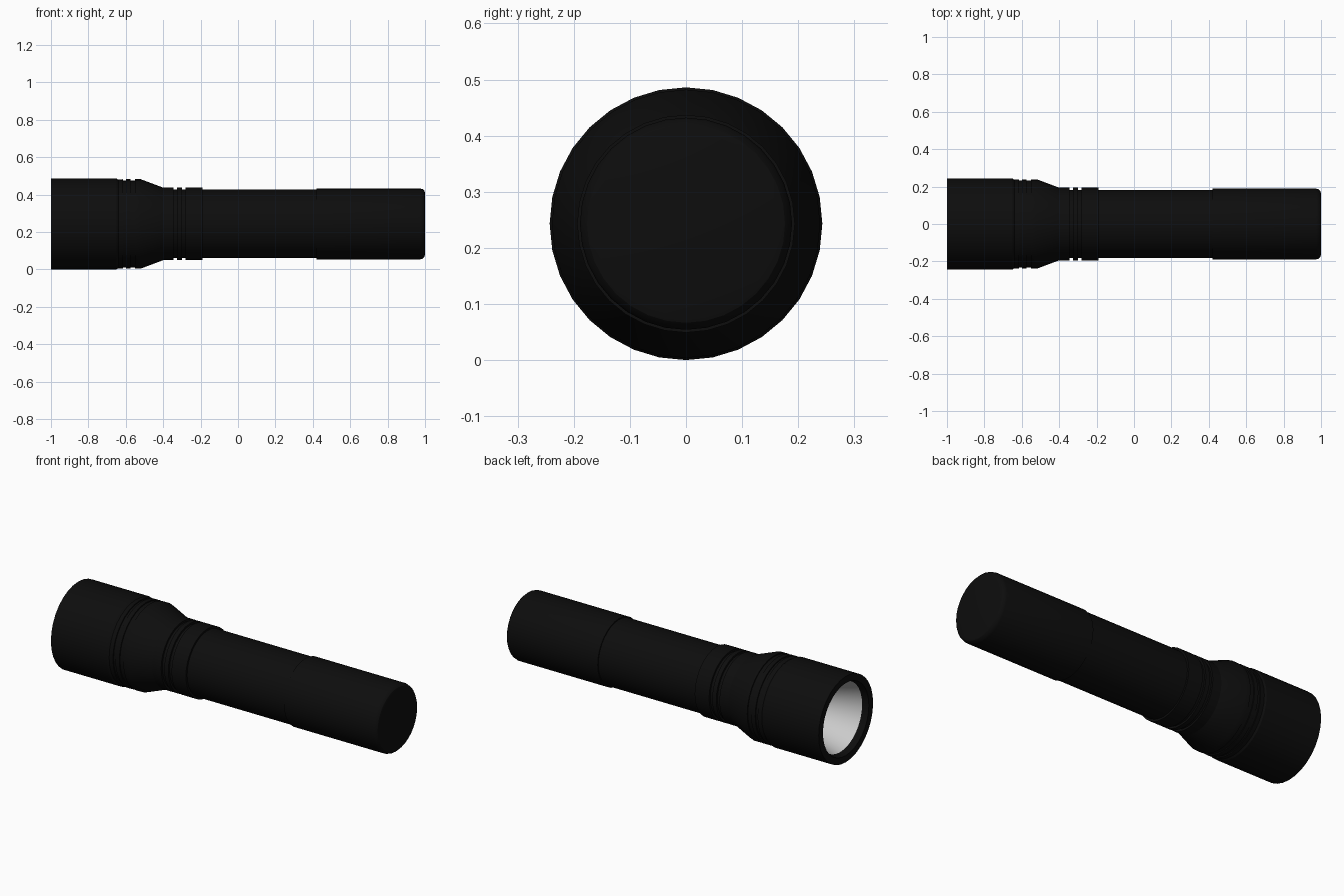
import bpy, bmesh, math

if "Cube" in bpy.data.objects:
    bpy.data.objects.remove(bpy.data.objects["Cube"])

SIDES = 32
AXIS_Z = 0.243


def material(name, value):
    m = bpy.data.materials.new(name)
    m.diffuse_color = (value, value, value, 1)
    m.use_nodes = True
    m.node_tree.nodes["Principled BSDF"].inputs["Base Color"].default_value = m.diffuse_color
    return m


def lathe(name, profile, mat):
    """Revolve (x, radius) points around the torch's long axis; radius 0 closes an end."""
    bm = bmesh.new()
    rings = []
    for x, r in profile:
        if r == 0:
            rings.append([bm.verts.new((x, 0, AXIS_Z))] * SIDES)
        else:
            rings.append([bm.verts.new((x, r * math.sin(a), AXIS_Z + r * math.cos(a)))
                          for a in (2 * math.pi * i / SIDES for i in range(SIDES))])
    for a, b in zip(rings, rings[1:]):
        for i in range(SIDES):
            j = (i + 1) % SIDES
            bm.faces.new(list(dict.fromkeys((a[i], b[i], b[j], a[j]))))
    me = bpy.data.meshes.new(name)
    bm.to_mesh(me)
    bm.free()
    me.materials.append(mat)
    ob = bpy.data.objects.new(name, me)
    bpy.context.collection.objects.link(ob)
    bpy.ops.object.select_all(action='DESELECT')
    ob.select_set(True)
    bpy.context.view_layer.objects.active = ob
    bpy.ops.object.shade_smooth_by_angle(angle=math.radians(30))


def groove(x0, x1, r, depth):
    """Square-cut groove in a profile."""
    return [(x0, r), (x0, r - depth), (x1, r - depth), (x1, r)]


black = material("black_metal", 0.004)
silver = material("silver", 0.65)

# Head: inner lip, bezel rim, grooved barrel and tapered neck
lathe("head", [(-0.965, 0.195), (-1, 0.205), (-1, 0.243), (-0.65, 0.243), (-0.64, 0.237)]
      + groove(-0.615, -0.60, 0.239, 0.006)
      + groove(-0.575, -0.55, 0.239, 0.006)
      + [(-0.52, 0.239), (-0.40, 0.194)], black)

# Collar with two cooling grooves
lathe("collar", [(-0.40, 0.194)]
      + groove(-0.345, -0.325, 0.194, 0.011)
      + groove(-0.30, -0.28, 0.194, 0.011)
      + [(-0.19, 0.194), (-0.19, 0.183)], black)

# Grip tube
lathe("grip_tube", [(-0.19, 0.183), (0.42, 0.183)], black)

# Tail cap with rounded end
lathe("tail_cap", [(0.42, 0.183), (0.42, 0.189), (0.975, 0.189)]
      + [(0.975 + 0.025 * math.sin(t), 0.164 + 0.025 * math.cos(t))
         for t in (math.radians(30 * k) for k in range(1, 4))]
      + [(1.0, 0)], black)

# Parabolic reflector bowl, facing out of the head
lathe("reflector", [(-0.62, 0)]
      + [(-0.62 - 0.345 * (k / 8) ** 2, 0.195 * k / 8) for k in range(1, 9)], silver)
for f in (bpy.data.objects["reflector"].data,):
    f.flip_normals()
